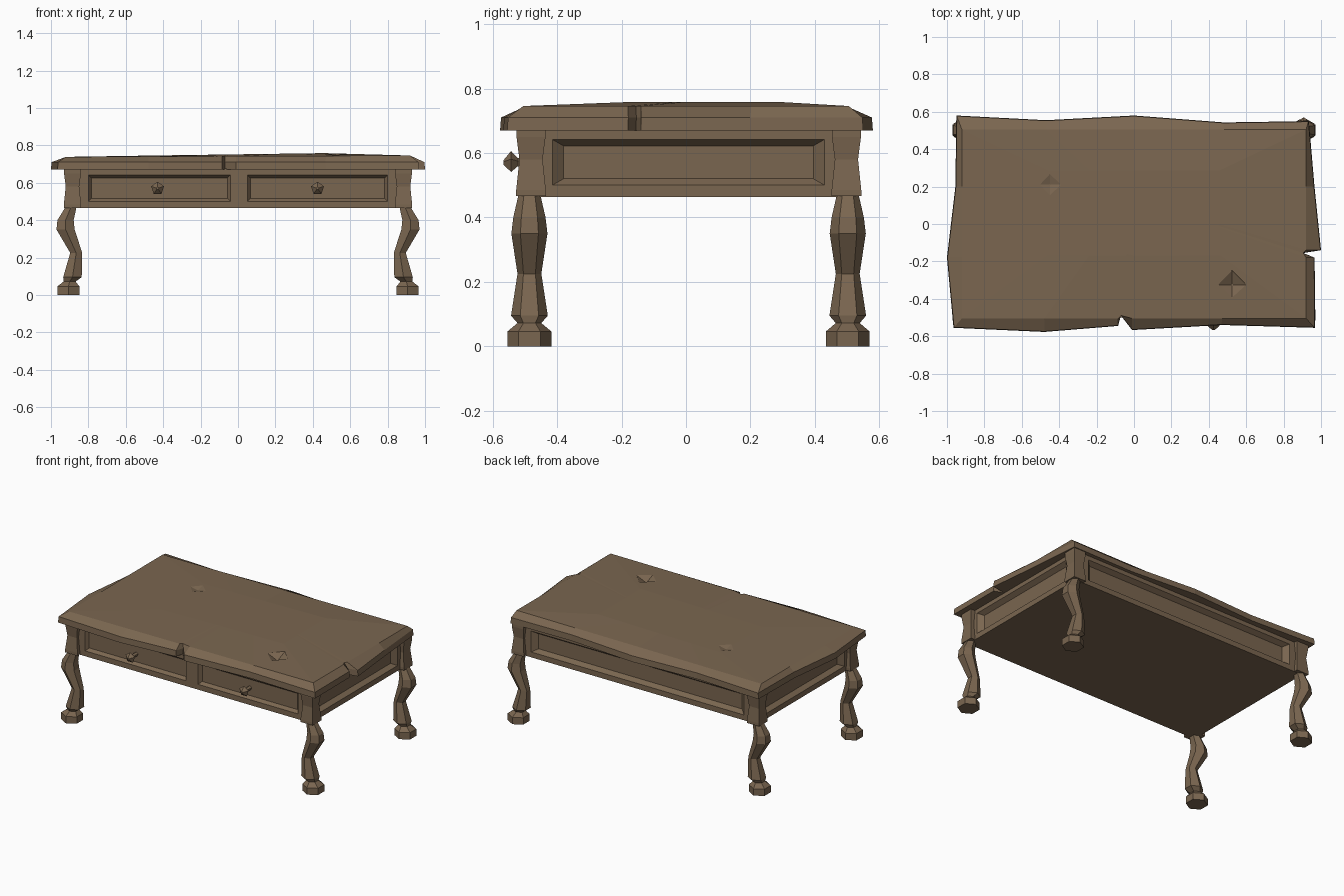
import bpy, bmesh, math

if "Cube" in bpy.data.objects:
    bpy.data.objects.remove(bpy.data.objects["Cube"])

wood = bpy.data.materials.new("brown wood")
wood.diffuse_color = (0.195, 0.133, 0.08, 1)
wood.use_nodes = True
wood.node_tree.nodes["Principled BSDF"].inputs["Base Color"].default_value = wood.diffuse_color


def loft(name, rings, cap_start=True):
    """Skin rings that run counter-clockwise as seen from the end of the loft."""
    bm = bmesh.new()
    vs = [[bm.verts.new(p) for p in r] for r in rings]
    n = len(rings[0])
    for a, b in zip(vs, vs[1:]):
        for i in range(n):
            j = (i + 1) % n
            bm.faces.new((a[i], a[j], b[j], b[i]))
    bm.faces.new(vs[-1])
    if cap_start:
        bm.faces.new(vs[0][::-1])
    me = bpy.data.meshes.new(name)
    bm.to_mesh(me)
    bm.free()
    me.materials.append(wood)
    ob = bpy.data.objects.new(name, me)
    bpy.context.collection.objects.link(ob)
    return ob


def ngon(cx, cy, z, r, n, turn=0):
    return [(cx + r * math.cos(turn + math.tau * i / n),
             cy + r * math.sin(turn + math.tau * i / n), z) for i in range(n)]


# worn table top: wavy outline with a notch in the front and right edges
outline = [(-.965, -.555), (-.48, -.577), (-.085, -.545), (-.07, -.49), (-.01, -.567),
           (.47, -.54), (.968, -.555), (.966, -.18), (.905, -.155), (1, -.14),
           (.965, .2), (.935, .55), (.48, .543), (0, .58), (-.47, .555),
           (-.95, .58), (-.955, .2), (-1, -.18)]


def clamp(v, m):
    return max(-m, min(m, v))


inner = [(clamp(x, .92), clamp(y, .505)) for x, y in outline]
top = loft("table_top", [
    [(x, y, .67) for x, y in outline],
    [(x * .997, y * .995, .71) for x, y in outline],
    [(x, y, .742 + .004 * x) for x, y in inner],
    [(x * .5, y * .45 + .06, .752 + .007 * x) for x, y in inner]])

# chipped pits in the top surface
pits = [(.525, -.325, .075, .03), (-.45, .21, .085, .018)]
for i, (x, y, r, depth) in enumerate(pits):
    cutter = loft("pit_cutter", [ngon(x, y, .752 - depth, .004, 4),
                                 ngon(x, y, .752, r, 4),
                                 ngon(x, y, .80, r * 1.5, 4)])
    cutter.hide_render = True
    mod = top.modifiers.new("pit", 'BOOLEAN')
    mod.operation = 'DIFFERENCE'
    mod.solver = 'EXACT'
    mod.object = cutter
    bpy.context.view_layer.objects.active = top
    bpy.ops.object.modifier_apply(modifier=mod.name)
    bpy.data.objects.remove(cutter)


# apron walls, each with a recessed panel
def wall(name, n, dist, span, panel, inset, depth):
    u = (-n[1], n[0])

    def rect(a, b, z0, z1, d):
        return [(u[0] * s + n[0] * d, u[1] * s + n[1] * d, z)
                for s, z in ((a, z0), (b, z0), (b, z1), (a, z1))]
    a, b = panel
    dx, dz = inset
    loft(name, [rect(*span, .466, .675, dist),
                rect(a, b, .50, .642, dist),
                rect(a + dx, b - dx, .50 + dz, .642 - dz, dist - depth)], False)


FRONT, BACK, SIDE = .50, .52, .90
wall("left_drawer_front", (0, -1), FRONT, (-SIDE, 0), (-.80, -.04), (.016, .016), .022)
wall("right_drawer_front", (0, -1), FRONT, (0, SIDE), (.05, .80), (.016, .016), .022)
wall("back_apron", (0, 1), BACK, (-SIDE, SIDE), (-.80, .80), (.035, .02), .03)
wall("right_apron", (1, 0), SIDE, (-FRONT, BACK), (-.415, .43), (.035, .02), .03)
wall("left_apron", (-1, 0), SIDE, (-BACK, FRONT), (-.43, .415), (.035, .02), .03)

# underside board
corners = [(-SIDE, -FRONT), (SIDE, -FRONT), (SIDE, BACK), (-SIDE, BACK)]
loft("bottom_board", [[(x, y, z) for x, y in corners] for z in (.464, .470)])

# corner posts with a slight waist, and bowed six-sided legs below them
post = [(.466, .046), (.485, .046), (.58, .036), (.65, .045), (.675, .045)]
leg = [(0, .907, .068), (.046, .907, .068), (.072, .90, .037), (.095, .885, .057),
       (.225, .865, .037), (.35, .922, .056), (.40, .922, .050), (.47, .893, .034)]
for fb, py, ly in (("front", -.481, -.486), ("back", .498, .502)):
    for side, s in (("left", -1), ("right", 1)):
        loft(f"{fb}_{side}_post",
             [ngon(s * .885, py, z, h * math.sqrt(2), 4, math.pi / 4) for z, h in post])
        loft(f"{fb}_{side}_leg",
             [ngon(s * x, ly, z, r, 6, math.pi / 6) for z, x, r in leg])

# five-sided drawer knobs
for name, x in (("left_knob", -.43), ("right_knob", .425)):
    rings = []
    for y, r in ((-.475, .014), (-.522, .014), (-.543, .036), (-.566, .008)):
        rings.append([(px, y, pz) for px, pz, _ in ngon(x, .57, 0, r, 5, math.pi / 2)])
    loft(name, rings)
